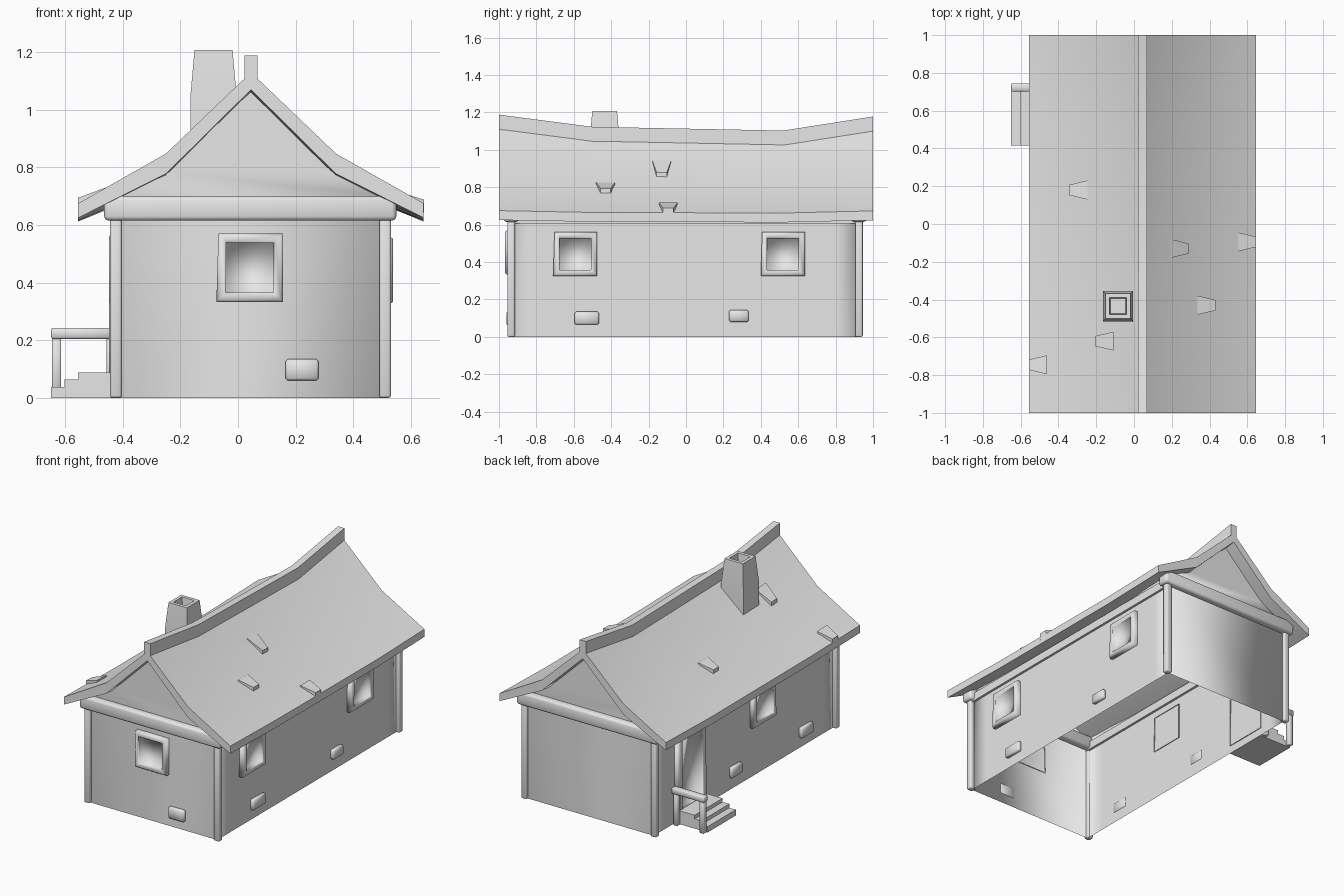
import bpy, bmesh, math
from mathutils import Vector, Matrix

cube = bpy.data.objects.get("Cube")
if cube:
    bpy.data.objects.remove(cube, do_unlink=True)

grey = bpy.data.materials.new("plain_grey")
grey.use_nodes = True
grey.diffuse_color = (0.8, 0.8, 0.8, 1)
grey.node_tree.nodes["Principled BSDF"].inputs["Base Color"].default_value = (0.8, 0.8, 0.8, 1)

CX = 0.045          # centre line of the house
X0, X1 = -0.415, 0.505
Y0, Y1 = -0.935, 0.925


def finish(bm, name, angle=None, recalc=True):
    if recalc:
        bmesh.ops.recalc_face_normals(bm, faces=bm.faces)
    me = bpy.data.meshes.new(name)
    bm.to_mesh(me)
    bm.free()
    me.materials.append(grey)
    ob = bpy.data.objects.new(name, me)
    bpy.context.scene.collection.objects.link(ob)
    if angle is not None:
        bpy.ops.object.select_all(action='DESELECT')
        ob.select_set(True)
        bpy.context.view_layer.objects.active = ob
        bpy.ops.object.shade_smooth_by_angle(angle=math.radians(angle))
    return ob


def box(name, lo, hi, bevel=0.0, segments=1, angle=None):
    bm = bmesh.new()
    bmesh.ops.create_cube(bm, size=1)
    for v in bm.verts:
        v.co = [l + (h - l) * (c + 0.5) for l, h, c in zip(lo, hi, v.co)]
    if bevel:
        bmesh.ops.bevel(bm, geom=bm.edges[:], offset=bevel, segments=segments,
                        profile=0.5, affect='EDGES')
    return finish(bm, name, angle)


# Roof height above the ground along the length, and across one slope
SAG = [(-1.0, 0.0), (-0.5, -0.065), (0.52, -0.085), (1.0, -0.01)]
SLOPE = [(0.0, 1.13, 1.07, 1.0), (0.295, 0.848, 0.778, 0.5), (0.6, 0.675, 0.625, 0.15)]


def lerp_table(table, t):
    for a, b in zip(table, table[1:]):
        if t <= b[0]:
            f = (t - a[0]) / (b[0] - a[0])
            return [p + (q - p) * f for p, q in zip(a, b)]
    return list(table[-1])


def roof_z(x, y, under=False):
    row = lerp_table(SLOPE, abs(x - CX))
    return row[2 if under else 1] + row[3] * lerp_table(SAG, y)[1]


# Walls: open shell with gable ends that follow the roof
bm = bmesh.new()
ys = [Y0, -0.8, -0.5, 0.0, 0.52, 0.8, Y1]
xs = [X0, CX - 0.295, CX, CX + 0.295, X1]
sides = {}
for x in (X0, X1):
    sides[x] = [(bm.verts.new((x, y, 0)), bm.verts.new((x, y, roof_z(x, y, True) + 0.01))) for y in ys]
    for (a, b), (c, d) in zip(sides[x], sides[x][1:]):
        bm.faces.new((a, c, d, b) if x > 0 else (b, d, c, a))
for i, y in ((0, Y0), (-1, Y1)):
    l, r = sides[X0][i], sides[X1][i]
    tops = [bm.verts.new((x, y, roof_z(x, y, True) + 0.01)) for x in xs[1:-1]]
    low = bm.faces.new((l[0], r[0], r[1], l[1]))
    gable = bm.faces.new([l[1], r[1]] + tops[::-1])
    if i:
        low.normal_flip()
        gable.normal_flip()
finish(bm, "walls", 100, recalc=False)

# Sagging roof slab
bm = bmesh.new()
offsets = [-0.6, -0.295, 0, 0.295, 0.6]
rings = []
for y, _ in SAG:
    top = [bm.verts.new((CX + o, y, roof_z(CX + o, y))) for o in offsets]
    bot = [bm.verts.new((CX + o, y, roof_z(CX + o, y, True))) for o in offsets]
    rings.append(top + bot[::-1])
for r, s in zip(rings, rings[1:]):
    for i in range(10):
        j = (i + 1) % 10
        bm.faces.new((r[i], r[j], s[j], s[i]))
for r in (rings[0], rings[-1]):
    for i in range(4):
        bm.faces.new((r[i], r[i + 1], r[8 - i], r[9 - i]))
finish(bm, "roof", 50)

# Ridge beam bent along the roof top
bm = bmesh.new()
rings = []
for y, s in SAG:
    z = 1.11 + s
    rings.append([bm.verts.new((CX + dx, y, z + dz)) for dx, dz in
                  ((-0.023, 0), (0.023, 0), (0.023, 0.078), (-0.023, 0.078))])
for r, s in zip(rings, rings[1:]):
    for i in range(4):
        j = (i + 1) % 4
        bm.faces.new((r[i], r[j], s[j], s[i]))
bm.faces.new(rings[0])
bm.faces.new(rings[-1])
finish(bm, "ridge_beam", 40)

# Loose roof tiles, wider at the uphill end
for n, (x, y) in enumerate([(-0.295, 0.18), (-0.155, -0.62), (-0.508, -0.745),
                            (0.24, -0.13), (0.385, -0.43), (0.598, -0.095)]):
    side = 1 if x > CX else -1
    bm = bmesh.new()
    bmesh.ops.create_cube(bm, size=1)
    for v in bm.verts:
        uphill = v.co.x * side < 0
        px = x + v.co.x * 0.095
        py = y + v.co.y * (0.1 if uphill else 0.055)
        lift = (0.008 if uphill else 0.024) if v.co.z > 0 else -0.02
        v.co = (px, py, roof_z(px, py) + lift)
    finish(bm, f"roof_tile_{n + 1}", 40)

# Corner posts
for x in (-0.424, 0.511):
    for y in (-0.935, 0.925):
        box("corner_post", (x - 0.02, y - 0.02, 0), (x + 0.02, y + 0.02, 0.64), 0.008, 2, 60)

# Gable beams and side wall plates
for y in (Y0, Y1):
    box("gable_beam", (-0.465, y - 0.04, 0.615), (0.55, y + 0.04, 0.7), 0.015, 2, 60)
for x in (X0, X1):
    box("wall_plate", (x - 0.015, Y0, 0.607), (x + 0.015, Y1, 0.66))


def on_wall(wall, u, z, depth):
    """Point on a wall: u runs along it, depth sticks outward."""
    if wall == "front":
        return Vector((u, Y0 - depth, z))
    return Vector((X1 + depth, u, z)) if wall == "left" else Vector((X0 - depth, u, z))


# Framed openings: outer rim, sloping face and sunken pane
def framed(name, wall, u0, u1, z0, z1, border=0.033, lean=0.007):
    bm = bmesh.new()
    loops = []
    for inset, depth in ((0, -0.005), (0, 0.022), (0.008, 0.033),
                         (border - 0.006, 0.033), (border, 0.026), (border, 0.004)):
        loop = []
        for su, sz in ((0, 0), (1, 0), (1, 1), (0, 1)):
            u = u1 - inset if su else u0 + inset
            z = z1 - inset if sz else z0 + inset
            if sz and not su and inset < border:
                u += lean
            loop.append(bm.verts.new(on_wall(wall, u, z, depth)))
        loops.append(loop)
    for a, b in zip(loops, loops[1:]):
        for i in range(4):
            j = (i + 1) % 4
            bm.faces.new((a[i], a[j], b[j], b[i]))
    bm.faces.new(loops[-1])
    bm.normal_update()
    outward = on_wall(wall, 0, 0, 1) - on_wall(wall, 0, 0, 0)
    bm.faces.ensure_lookup_table()
    if bm.faces[-1].normal.dot(outward) < 0:
        bmesh.ops.reverse_faces(bm, faces=bm.faces[:])
    finish(bm, name, 100, recalc=False)


framed("front_window", "front", -0.075, 0.157, 0.333, 0.57)
framed("left_window_front", "left", -0.71, -0.475, 0.325, 0.56)
framed("left_window_back", "left", 0.4, 0.635, 0.325, 0.56)
framed("right_window", "right", -0.3, -0.065, 0.325, 0.56)
framed("door", "right", 0.42, 0.71, 0.05, 0.57, 0.04)

# Bricks showing through the plaster
for wall, u0, u1, z0, z1 in (("front", 0.165, 0.28, 0.06, 0.135),
                             ("left", -0.595, -0.465, 0.065, 0.135),
                             ("left", 0.23, 0.335, 0.08, 0.145),
                             ("right", 0.04, 0.15, 0.08, 0.15),
                             ("right", -0.69, -0.57, 0.065, 0.135)):
    a, b = on_wall(wall, u0, z0, -0.004), on_wall(wall, u1, z1, 0.026)
    lo = [min(p, q) for p, q in zip(a, b)]
    hi = [max(p, q) for p, q in zip(a, b)]
    box(f"{wall}_brick", lo, hi, 0.008, 1, 100)

# Porch steps
for n, (x, z) in enumerate(((-0.65, 0.038), (-0.603, 0.063), (-0.555, 0.087))):
    box(f"porch_step_{n + 1}", (x, 0.415, 0), (X0, 0.705, z))

# Porch railing
box("handrail", (-0.65, 0.702, 0.205), (X0, 0.745, 0.243), 0.005, 1, 60)
for x in (-0.63, -0.44):
    box("railing_post", (x - 0.016, 0.708, 0), (x + 0.016, 0.74, 0.21), 0.004, 1, 60)

# Chimney with a sunken flue
bm = bmesh.new()
mx, my = -0.085, -0.435
loops = []
for half, z in ((0.08, 0.8), (0.08, 1.05), (0.066, 1.208), (0.045, 1.208), (0.04, 1.15)):
    loops.append([bm.verts.new((mx + sx * half, my + sy * half, z))
                  for sx, sy in ((-1, -1), (1, -1), (1, 1), (-1, 1))])
for a, b in zip(loops, loops[1:]):
    for i in range(4):
        j = (i + 1) % 4
        bm.faces.new((a[i], a[j], b[j], b[i]))
bm.faces.new(loops[-1])
finish(bm, "chimney", 40, recalc=False)
